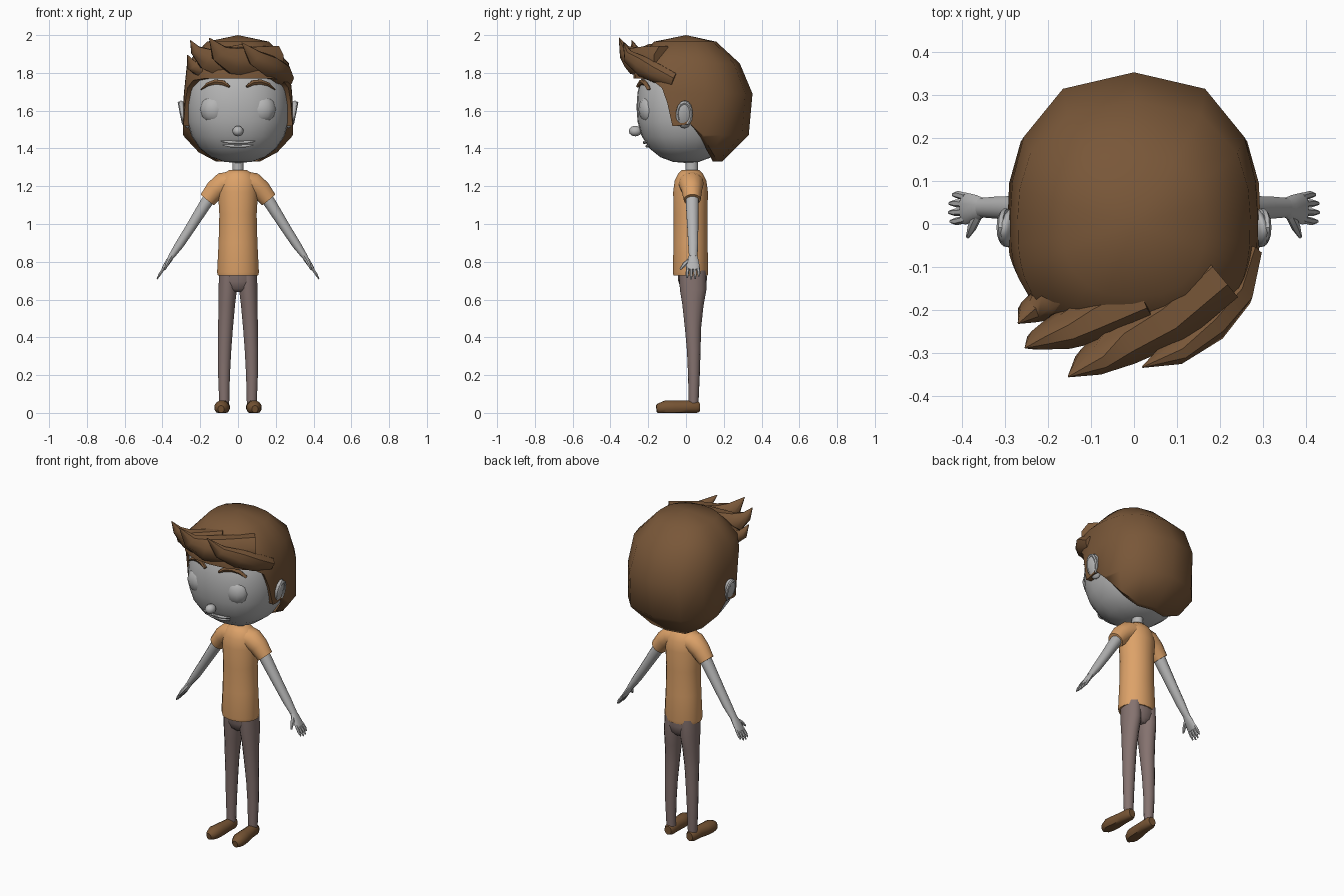
import bpy, bmesh, math
from mathutils import Vector, Matrix


def material(name, rgb):
    m = bpy.data.materials.new(name)
    m.diffuse_color = (*rgb, 1)
    return m


SKIN = material("pale grey", (0.46, 0.46, 0.46))
HAIR = material("hair brown", (0.19, 0.095, 0.04))
SHIRT = material("soft orange", (0.72, 0.36, 0.14))
PANTS = material("dusty mauve", (0.235, 0.17, 0.16))
SHOE = material("shoe brown", (0.18, 0.088, 0.034))


def finish(bm, name, mat, angle=45):
    bmesh.ops.remove_doubles(bm, verts=bm.verts, dist=1e-4)
    bmesh.ops.recalc_face_normals(bm, faces=bm.faces)
    for f in bm.faces:
        f.smooth = True
    for e in bm.edges:
        e.smooth = len(e.link_faces) == 2 and e.calc_face_angle(0) < math.radians(angle)
    me = bpy.data.meshes.new(name)
    bm.to_mesh(me)
    bm.free()
    me.materials.append(mat)
    ob = bpy.data.objects.new(name, me)
    bpy.context.collection.objects.link(ob)
    return ob


def tube(name, mat, rings, n=10, ref=(0, 1, 0), side=1, floor=None):
    """Loft ellipses; each ring is (x, y, z, radius across, radius along ref)."""
    bm = bmesh.new()
    pts = [Vector((side * r[0], r[1], r[2])) for r in rings]
    loops = []
    for i, r in enumerate(rings):
        t = (pts[min(i + 1, len(pts) - 1)] - pts[max(i - 1, 0)]).normalized()
        u = t.cross(Vector(ref)).normalized()
        v = u.cross(t)
        loop = []
        for k in range(n):
            a = 2 * math.pi * (k + 0.5) / n
            p = pts[i] + u * r[3] * math.cos(a) + v * r[4] * math.sin(a)
            if floor is not None:
                p.z = max(p.z, floor)
            loop.append(bm.verts.new(p))
        loops.append(loop)
    for a, b in zip(loops, loops[1:]):
        for k in range(n):
            bm.faces.new((a[k], a[(k + 1) % n], b[(k + 1) % n], b[k]))
    bm.faces.new(loops[0])
    bm.faces.new(loops[-1])
    return finish(bm, name, mat)


def ball(name, mat, centre, radii, power=2.0, seg=16, rot=None):
    bm = bmesh.new()
    bmesh.ops.create_uvsphere(bm, u_segments=seg, v_segments=max(6, seg // 2), radius=1)
    for v in bm.verts:
        c = v.co / sum(abs(x) ** power for x in v.co) ** (1 / power)
        p = Vector([c[i] * radii[i] for i in range(3)])
        v.co = (rot @ p if rot else p) + Vector(centre)
    return finish(bm, name, mat, 60)


# Head, with a helper giving the face surface depth
HC, HR, HP = (0, 0, 1.62), (0.275, 0.262, 0.297), 2.3


def face_y(x, z):
    q = 1 - abs(x / HR[0]) ** HP - abs((z - HC[2]) / HR[2]) ** HP
    return -HR[1] * max(q, 0) ** (1 / HP)


ball("head", SKIN, HC, HR, HP, 24)
ball("nose", SKIN, (0, -0.268, 1.492), (0.03, 0.035, 0.028), seg=12)
tube("neck", SKIN, [(0, 0.03, 1.25, 0.032, 0.035), (0, 0.03, 1.36, 0.03, 0.034)], 12)
for name, z, w in (("upper_lip", 1.432, 0.09), ("lower_lip", 1.412, 0.08)):
    tube(name, SKIN, [(x * w, face_y(x * w, z) - 0.002, z + 0.006 * x * x, r, r)
                      for x, r in ((-1, 0.004), (-0.5, 0.008), (0, 0.009), (0.5, 0.008), (1, 0.004))], 8)

for s, tag in ((1, "left"), (-1, "right")):
    # Eyes, brows and ears
    ball(tag + "_eye", SKIN, (s * 0.125, -0.19, 1.608), (0.077, 0.062, 0.08), seg=12)
    tube(tag + "_brow", HAIR, [(x, face_y(x, z) - 0.004, z, r, 0.012) for x, z, r in
         ((0.045, 1.727, 0.007), (0.08, 1.748, 0.015), (0.12, 1.752, 0.015),
          (0.16, 1.74, 0.011), (0.195, 1.712, 0.003))], 6, side=s)
    tilt = Matrix.Rotation(s * math.radians(14), 3, 'Y') @ Matrix.Rotation(s * math.radians(12), 3, 'Z')
    ball(tag + "_ear", SKIN, (s * 0.284, -0.008, 1.58), (0.022, 0.048, 0.076), seg=14, rot=tilt)
    rim = [(0.298 + 0.012 * math.sin(a), -0.008 + 0.036 * math.cos(a), 1.582 + 0.06 * math.sin(a), 0.009, 0.009)
           for a in [math.radians(d) for d in range(-60, 211, 30)]]
    tube(tag + "_ear_rim", SKIN, rim, 6, ref=(1, 0, 0), side=s)

    # Sleeve, arm and hand
    tube(tag + "_sleeve", SHIRT, [(0.03, 0.026, 1.222, 0.06, 0.07), (0.08, 0.028, 1.212, 0.062, 0.066),
                                  (0.12, 0.031, 1.18, 0.056, 0.055), (0.163, 0.033, 1.128, 0.046, 0.045)], 14, side=s)
    tube(tag + "_arm", SKIN, [(0.13, 0.033, 1.17, 0.034, 0.036), (0.17, 0.033, 1.11, 0.033, 0.035),
                              (0.255, 0.036, 0.975, 0.027, 0.03), (0.31, 0.038, 0.89, 0.024, 0.027),
                              (0.355, 0.038, 0.825, 0.016, 0.023)], 12, side=s)
    tube(tag + "_palm", SKIN, [(0.348, 0.038, 0.835, 0.015, 0.022), (0.365, 0.037, 0.808, 0.015, 0.03),
                               (0.39, 0.036, 0.77, 0.012, 0.037), (0.398, 0.036, 0.757, 0.009, 0.036)], 10, side=s)
    for i, (y0, y1, reach) in enumerate(((0.063, 0.068, 0.8), (0.046, 0.048, 1), (0.028, 0.027, 1.03), (0.011, 0.006, 0.93))):
        tube(f"{tag}_finger_{i + 1}", SKIN, [
            (0.39, y0, 0.77, 0.009, 0.009), (0.39 + 0.024 * reach, y1, 0.77 - 0.036 * reach, 0.008, 0.009),
            (0.39 + 0.038 * reach, y1, 0.77 - 0.06 * reach, 0.003, 0.004)], 6, side=s)
    tube(tag + "_thumb", SKIN, [(0.362, 0.022, 0.812, 0.011, 0.013), (0.376, -0.008, 0.786, 0.01, 0.012),
                                (0.386, -0.03, 0.76, 0.004, 0.005)], 6, side=s)

    # Trouser leg and shoe
    tube(tag + "_leg", PANTS, [(0.052, 0.034, 0.75, 0.048, 0.072), (0.055, 0.038, 0.65, 0.05, 0.07),
                               (0.06, 0.037, 0.57, 0.045, 0.056), (0.066, 0.037, 0.45, 0.04, 0.043),
                               (0.071, 0.041, 0.33, 0.036, 0.036), (0.074, 0.042, 0.2, 0.032, 0.031),
                               (0.073, 0.04, 0.05, 0.027, 0.026)], 14, side=s)
    tube(tag + "_shoe", SHOE, [(0.073, 0.072, 0.03, 0.022, 0.026), (0.074, 0.055, 0.03, 0.032, 0.035),
                               (0.077, 0.0, 0.03, 0.033, 0.036), (0.082, -0.06, 0.028, 0.039, 0.038),
                               (0.086, -0.11, 0.028, 0.041, 0.038), (0.089, -0.142, 0.022, 0.03, 0.03),
                               (0.09, -0.156, 0.02, 0.017, 0.02)], 12, (0, 0, 1), s, 0.0)

# Hips and shirt body
tube("hips", PANTS, [(0, 0.032, 0.76, 0.098, 0.076), (0, 0.035, 0.7, 0.102, 0.076),
                     (0, 0.038, 0.66, 0.085, 0.064), (0, 0.038, 0.64, 0.045, 0.045)], 18)
tube("shirt", SHIRT, [(0, 0.024, z, rx, ry) for z, rx, ry in
     ((0.728, 0.108, 0.092), (0.745, 0.112, 0.095), (0.9, 0.104, 0.091), (1.05, 0.1, 0.091),
      (1.17, 0.107, 0.093), (1.23, 0.102, 0.085), (1.265, 0.08, 0.067), (1.287, 0.045, 0.045))], 20)

# Hair cap: rows (z, side radius, back radius, front radius) cut off at a hem per azimuth
ROWS = [(2.0, 0, 0, 0), (1.965, 0.165, 0.16, 0.17), (1.85, 0.27, 0.285, 0.275),
        (1.69, 0.287, 0.352, 0.28), (1.47, 0.295, 0.332, 0.27), (1.33, 0.2, 0.19, 0.2)]
HEM = {0: 1.33, 30: 1.33, 60: 1.38, 78: 1.46, 88: 1.53, 96: 1.52, 101: 1.52,
       106: 1.64, 112: 1.72, 125: 1.76, 145: 1.77, 162: 1.77, 180: 1.77}


def cap_point(az, z, k=1.0):
    for a, b in zip(ROWS, ROWS[1:]):
        if z >= b[0] - 1e-6:
            t = (a[0] - z) / (a[0] - b[0])
            rx, rb, rf = [a[i] + (b[i] - a[i]) * t for i in (1, 2, 3)]
            break
    sn, cs = math.sin(math.radians(az)), math.cos(math.radians(az))
    x = math.copysign(abs(sn) ** 0.8, sn) * rx
    y = math.copysign(abs(cs) ** 0.8, cs) * (rb if cs > 0 else rf)
    return Vector((x * k, y * k, z))


bm = bmesh.new()
azimuths = sorted(HEM) + [360 - a for a in sorted(HEM, reverse=True) if 0 < a < 180]
columns = []
for az in azimuths:
    hem = HEM[min(az, 360 - az)]
    col = [cap_point(az, max(r[0], hem)) for r in ROWS] + [cap_point(az, hem, 0.84)]
    columns.append([bm.verts.new(p) for p in col])
for a, b in zip(columns, columns[1:] + columns[:1]):
    for i in range(len(ROWS)):
        bm.faces.new((a[i], a[i + 1], b[i + 1], b[i]))
finish(bm, "hair_cap", HAIR, 50)

# Swept fringe locks
LOCKS = [
    [(0.2, -0.12, 1.86, 0.09, 0.07), (0.08, -0.22, 1.86, 0.085, 0.07), (-0.03, -0.275, 1.865, 0.075, 0.06),
     (-0.1, -0.32, 1.905, 0.05, 0.035), (-0.152, -0.354, 1.985, 0.002, 0.002)],
    [(0.25, -0.06, 1.76, 0.05, 0.04), (0.225, -0.16, 1.80, 0.06, 0.05), (0.17, -0.235, 1.835, 0.06, 0.045),
     (0.09, -0.3, 1.88, 0.045, 0.03), (0.02, -0.332, 1.96, 0.002, 0.002)],
    [(0.03, -0.17, 1.87, 0.09, 0.07), (-0.09, -0.22, 1.855, 0.085, 0.06), (-0.17, -0.25, 1.875, 0.06, 0.045),
     (-0.225, -0.27, 1.92, 0.03, 0.024), (-0.252, -0.287, 1.972, 0.002, 0.002)],
    [(-0.12, -0.14, 1.85, 0.07, 0.07), (-0.2, -0.18, 1.82, 0.055, 0.05), (-0.245, -0.205, 1.84, 0.03, 0.028),
     (-0.268, -0.23, 1.895, 0.002, 0.002)],
]
for i, lock in enumerate(LOCKS):
    tube(f"fringe_lock_{i + 1}", HAIR, lock, 8)
